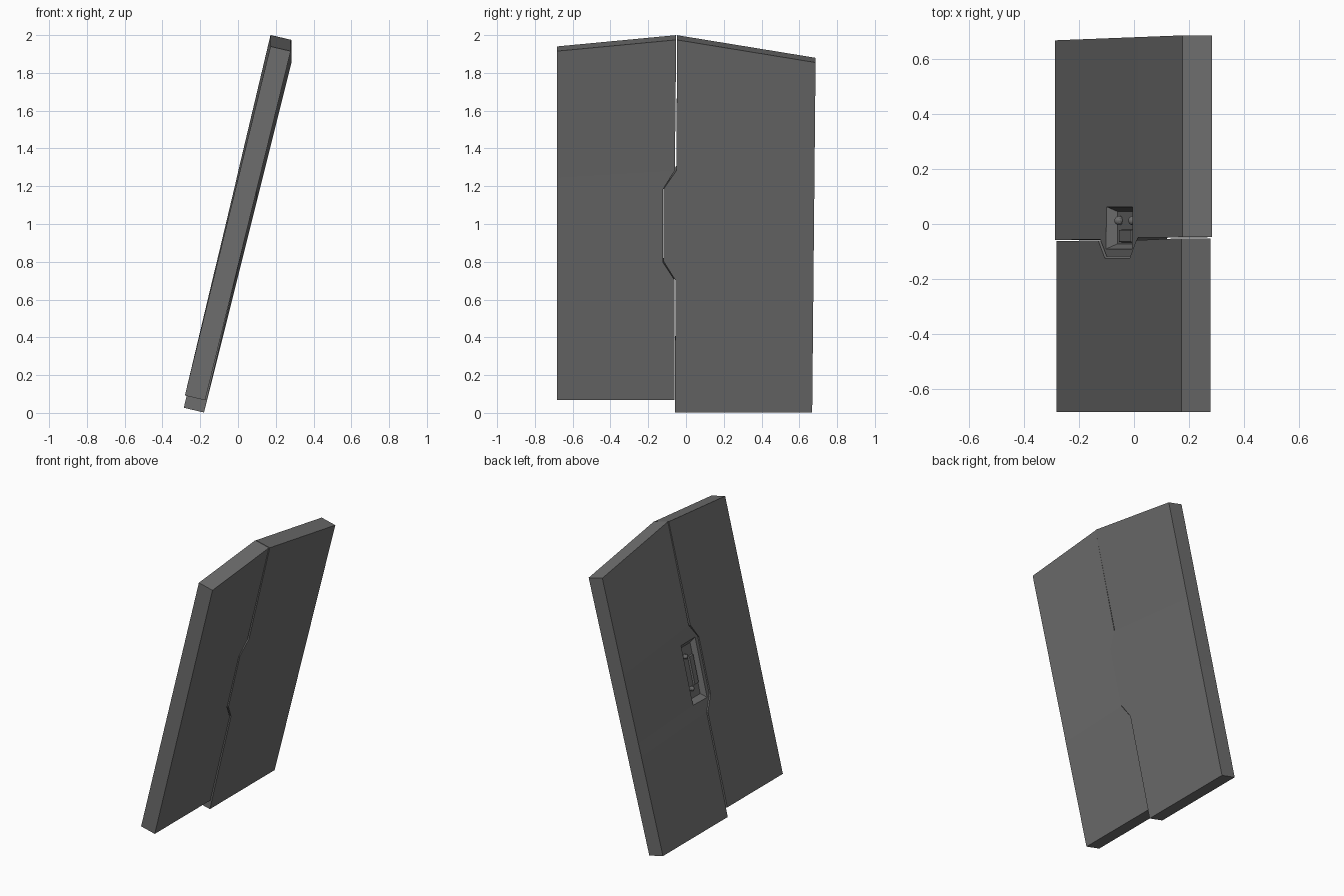
import bpy, bmesh
from mathutils import Matrix, Vector

if "Cube" in bpy.data.objects:
    bpy.data.objects.remove(bpy.data.objects["Cube"])

steel = bpy.data.materials.new("dark grey steel")
steel.diffuse_color = (0.155, 0.155, 0.155, 1)
steel.use_nodes = True
steel.node_tree.nodes["Principled BSDF"].inputs["Base Color"].default_value = steel.diffuse_color

THICK = Vector((0.107, 0, -0.025))          # outer face to inner face


def lerp(a, b, t):
    return a + (b - a) * t


def make_object(name, bm):
    bmesh.ops.recalc_face_normals(bm, faces=bm.faces[:])
    mesh = bpy.data.meshes.new(name)
    bm.to_mesh(mesh)
    bm.free()
    mesh.materials.append(steel)
    ob = bpy.data.objects.new(name, mesh)
    bpy.context.collection.objects.link(ob)
    return ob


def loft(name, rings):
    """Closed solid from a stack of four-sided rings."""
    bm = bmesh.new()
    vs = [[bm.verts.new(p) for p in r] for r in rings]
    for a, b in zip(vs, vs[1:]):
        for i in range(4):
            j = (i + 1) % 4
            bm.faces.new((a[i], a[j], b[j], b[i]))
    bm.faces.new(vs[0][::-1])
    bm.faces.new(vs[-1])
    return make_object(name, bm)


# Seam between leaves: height fraction, y, gap
SEAM = [(0, -0.058, 0.004), (0.355, -0.056, 0.004), (0.405, -0.118, 0.005),
        (0.60, -0.118, 0.005), (0.65, -0.050, 0.009), (1, -0.048, 0.004)]


def back_point(t, y):
    top = 2.0 - 0.12 * (y + 0.05) / 0.735 if y > -0.05 else 2.0
    return Vector((-0.287 + 0.463 * t, y, lerp(0.027, top, t)))


def front_point(t, y):
    top = 1.94 + 0.06 * (y + 0.684) / 0.634 if y < -0.05 else 2.0
    return Vector((-0.281 + 0.453 * t, y, lerp(0.092, top, t)))


# Door leaves
back_rings, front_rings = [], []
for t, y, gap in SEAM:
    a, b = back_point(t, y), back_point(t, lerp(0.668, 0.686, t))
    back_rings.append((a, b, b + THICK, a + THICK))
    tf = max(0, (0.027 + 1.973 * t - 0.092) / 1.908)
    a, b = front_point(tf, y - gap), front_point(tf, -0.684)
    front_rings.append((a, b, b + THICK, a + THICK))
back_leaf = loft("back_door_leaf", back_rings)
front_leaf = loft("front_door_leaf", front_rings)

# Local frame on the outer face: up the leaf, along y, outward
up = Vector((0.2285, 0, 0.9735)).normalized()
side = Vector((0, 1, 0))
out = up.cross(side)
frame = Matrix((up, side, out)).transposed().to_4x4()
frame.translation = back_point(0.502, -0.0135)


def tapered_box(name, u, v, low, high):
    """low/high: (half length, half width, depth) at each end, in the face frame."""
    return loft(name, [[frame @ Vector((u + sx * hu, v + sy * hv, w))
                        for sx, sy in ((-1, -1), (1, -1), (1, 1), (-1, 1))]
                       for hu, hv, w in (low, high)])


# Recessed lock panel
cutter = tapered_box("recess_cutter", 0, 0, (0.175, 0.059, -0.035), (0.222, 0.086, 0.017))
cutter.hide_render = True
mod = back_leaf.modifiers.new("recess", "BOOLEAN")
mod.object = cutter
mod.operation = "DIFFERENCE"
mod.solver = "EXACT"
bpy.context.view_layer.objects.active = back_leaf
bpy.ops.object.modifier_apply(modifier="recess")
bpy.data.objects.remove(cutter)

# Plate inside the recess
tapered_box("lock_plate", 0, -0.030, (0.10, 0.024, -0.04), (0.095, 0.021, -0.022))

# Two knobs
for label, u in (("lower", -0.11), ("upper", 0.11)):
    bm = bmesh.new()
    bmesh.ops.create_uvsphere(bm, u_segments=12, v_segments=8, radius=0.017)
    bmesh.ops.transform(bm, verts=bm.verts,
                        matrix=frame @ Matrix.Translation((u, 0.026, -0.026)))
    make_object(label + "_knob", bm)
